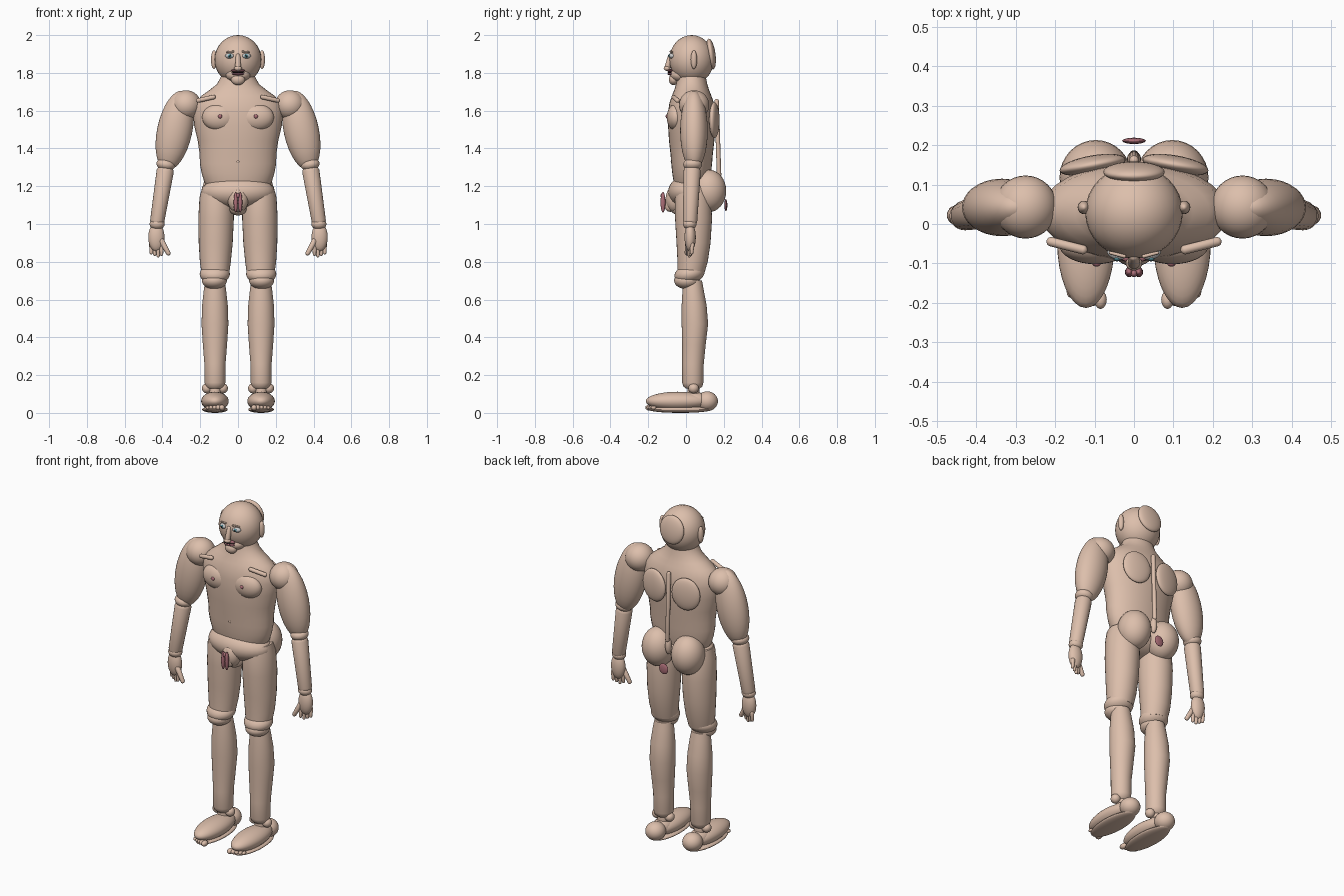
import bpy, bmesh, math
from mathutils import Vector


def mat(name, r, g, b):
    m = bpy.data.materials.new(name)
    m.diffuse_color = (r, g, b, 1)
    return m


SKIN = mat("skin", 0.72, 0.52, 0.41)
PINK = mat("pink", 0.42, 0.16, 0.19)
WHITE = mat("white", 0.9, 0.9, 0.9)
TEAL = mat("teal", 0.12, 0.38, 0.45)
DARK = mat("dark", 0.03, 0.02, 0.02)


def finish(name, bm, material):
    bmesh.ops.recalc_face_normals(bm, faces=bm.faces)
    for f in bm.faces:
        f.smooth = len(f.verts) <= 4
    for e in bm.edges:
        e.smooth = e.calc_face_angle(0) < math.radians(45)
    me = bpy.data.meshes.new(name)
    bm.to_mesh(me)
    bm.free()
    ob = bpy.data.objects.new(name, me)
    ob.data.materials.append(material)
    bpy.context.collection.objects.link(ob)
    return ob


def ball(name, loc, r, material=SKIN, rot=(0, 0, 0), seg=32):
    bm = bmesh.new()
    bmesh.ops.create_uvsphere(bm, u_segments=seg, v_segments=seg // 2, radius=1)
    bmesh.ops.scale(bm, vec=r, verts=bm.verts)
    ob = finish(name, bm, material)
    ob.location = loc
    ob.rotation_euler = [math.radians(a) for a in rot]
    return ob


def loft(name, rings, material=SKIN, seg=32):
    """Stack of horizontal ellipses: (x, y, z, rx, ry)."""
    bm = bmesh.new()
    loops = []
    for x, y, z, rx, ry in rings:
        loops.append([bm.verts.new((x + rx * math.cos(a), y + ry * math.sin(a), z))
                      for a in (2 * math.pi * i / seg for i in range(seg))])
    for a, b in zip(loops, loops[1:]):
        for i in range(seg):
            j = (i + 1) % seg
            bm.faces.new((a[i], a[j], b[j], b[i]))
    bm.faces.new(loops[0])
    bm.faces.new(loops[-1])
    return finish(name, bm, material)


def rod(name, p, q, r1, r2, material=SKIN, seg=20):
    """Tapered rod with rounded ends between two points."""
    p, q = Vector(p), Vector(q)
    d = q - p
    n = 5
    prof = [(-r1 * math.cos(t), r1 * math.sin(t)) for t in (math.pi / 2 * (i + .3) / n for i in range(n))]
    prof += [(d.length + r2 * math.sin(t), r2 * math.cos(t)) for t in (math.pi / 2 * (i + .3) / n for i in range(n))]
    ob = loft(name, [(0, 0, z, r, r) for z, r in prof], material, seg)
    ob.location = p
    ob.rotation_euler = d.to_track_quat('Z', 'Y').to_euler()
    return ob


# Torso and pelvis
loft("torso", [(0, .03, z, rx, ry) for z, rx, ry in (
    (1.18, .15, .085), (1.22, .178, .095), (1.27, .193, .103), (1.32, .202, .108), (1.37, .203, .112),
    (1.44, .213, .120), (1.52, .232, .125), (1.59, .238, .125), (1.64, .228, .118),
    (1.68, .192, .104), (1.71, .15, .092), (1.74, .112, .083), (1.78, .09, .075), (1.82, .08, .07))])
ball("pelvis", (0, .02, 1.17), (.193, .115, .09))

# Chest, collarbones and back details
for s, side in ((-1, "right"), (1, "left")):
    ball(f"chest_{side}", (s * .098, -.052, 1.565), (.092, .05, .072))
    ball(f"nipple_{side}", (s * .095, -.1, 1.57), (.011, .008, .011), PINK, seg=16)
    rod(f"collarbone_{side}", (s * .13, -.065, 1.672), (s * .21, -.045, 1.654), .012, .012)
    ball(f"shoulder_blade_{side}", (s * .105, .15, 1.55), (.085, .024, .095), rot=(0, 0, -s * 10))
    ball(f"buttock_{side}", (s * .097, .118, 1.175), (.092, .095, .113))
rod("spine", (0, .162, 1.65), (0, .175, 1.26), .012, .012)
ball("tailbone", (0, .165, 1.22), (.018, .02, .05), seg=16)
ball("rear_disc", (0, .211, 1.10), (.03, .008, .032), PINK, seg=16)
ball("navel", (0, -.076, 1.33), (.008, .005, .008), seg=12)

# Groin
ball("groin_mound", (0, -.06, 1.13), (.055, .048, .07))
rod("groin_front", (0, -.075, 1.16), (0, -.085, 1.09), .028, .026)
ball("groin_lower", (0, -.03, 1.08), (.045, .05, .035))
for s in (-1, 1):
    ball("groin_fold", (s * .012, -.122, 1.115), (.011, .013, .055), PINK, seg=16)
ball("groin_centre", (0, -.125, 1.15), (.009, .01, .014), PINK, seg=12)

# Head
ball("head", (0, .03, 1.87), (.124, .118, .13))
ball("hair_cap", (0, .132, 1.9), (.078, .024, .082), rot=(8, 0, 0))
ball("jaw", (0, -.03, 1.79), (.065, .055, .04))
ball("chin", (0, -.065, 1.765), (.037, .026, .03), seg=20)
rod("nose_bridge", (0, -.083, 1.89), (0, -.098, 1.83), .012, .016)
ball("nose_tip", (0, -.1, 1.824), (.021, .018, .014), seg=20)
ball("upper_lip", (0, -.082, 1.812), (.038, .016, .008), PINK, seg=20)
ball("mouth_line", (0, -.084, 1.804), (.034, .015, .005), DARK, seg=20)
ball("lower_lip", (0, -.08, 1.795), (.033, .018, .008), PINK, seg=20)
for s, side in ((-1, "right"), (1, "left")):
    ball(f"eye_{side}", (s * .045, -.076, 1.89), (.024, .014, .014), WHITE, (0, 0, s * 18), 20)
    ball(f"iris_{side}", (s * .043, -.088, 1.89), (.010, .005, .010), TEAL, seg=16)
    ball(f"pupil_{side}", (s * .043, -.092, 1.89), (.005, .003, .005), DARK, seg=12)
    rod(f"brow_{side}", (s * .025, -.082, 1.913), (s * .06, -.073, 1.91), .005, .004, seg=12)
    ball(f"ear_{side}", (s * .127, .042, 1.87), (.016, .017, .05), seg=20)

# Arms
for s, side in ((-1, "right"), (1, "left")):
    ball(f"shoulder_{side}", (s * .275, .043, 1.63), (.08, .08, .078))
    ball(f"upper_arm_{side}", (s * .335, .042, 1.495), (.093, .073, .215), rot=(0, -s * 12, 0))
    rod(f"inner_arm_{side}", (s * .305, .04, 1.6), (s * .378, .04, 1.34), .06, .044)
    ball(f"elbow_{side}", (s * .382, .035, 1.315), (.05, .05, .034), rot=(0, -s * 10, 0))
    rod(f"forearm_{side}", (s * .387, .032, 1.27), (s * .427, .022, 1.02), .047, .038)
    ball(f"wrist_{side}", (s * .428, .02, 1.0), (.04, .036, .03))
    ball(f"palm_{side}", (s * .432, .022, .93), (.043, .03, .075))
    for i in range(4):
        x = s * (.405 + i * .018)
        rod(f"finger_{side}_{i}", (x, .015 + i * .006, .89), (x, .012 + i * .006, .832 + .008 * abs(i - 1)),
            .012, .009, seg=12)
    rod(f"thumb_{side}", (s * .405, .01, .91), (s * .369, .005, .845), .016, .012, seg=12)

# Legs and feet
for s, side in ((-1, "right"), (1, "left")):
    loft(f"thigh_{side}", [(s * x, y, z, rx, ry) for x, y, z, rx, ry in (
        (.113, .035, 1.2, .075, .08), (.114, .037, 1.14, .09, .095), (.116, .04, 1.03, .094, .098),
        (.118, .04, .9, .09, .09), (.12, .035, .8, .082, .08), (.12, .025, .73, .072, .07))])
    ball(f"knee_{side}", (s * .123, .018, .735), (.08, .08, .052), rot=(12, 0, 0))
    ball(f"kneecap_{side}", (s * .125, .005, .7), (.066, .068, .045))
    loft(f"shin_{side}", [(s * .122, y, z, rx, ry) for y, z, rx, ry in (
        (.035, .70, .05, .05), (.037, .66, .058, .055), (.043, .57, .068, .066), (.047, .47, .071, .07),
        (.042, .36, .064, .062), (.037, .26, .056, .057), (.036, .16, .055, .056),
        (.036, .14, .05, .05), (.036, .128, .036, .036))])
    rod(f"ankle_{side}", (s * .122, .04, .15), (s * .122, .04, .08), .032, .034)
    for t in (-1, 1):
        ball(f"ankle_bone_{side}", (s * .122 + t * .042, .04, .13), (.027, .028, .027), seg=16)
    ball(f"foot_{side}", (s * .122, -.045, .062), (.073, .168, .05))
    ball(f"instep_{side}", (s * .122, .03, .066), (.055, .1, .046))
    ball(f"heel_{side}", (s * .122, .112, .062), (.056, .057, .052))
    ball(f"sole_{side}", (s * .122, -.03, .018), (.068, .17, .018))
    for i in range(5):
        r = .016 - .0015 * i
        ball(f"toe_{side}_{i}", (s * (.085 + i * .019), -.192 + .005 * i, .028), (r, r * 1.5, r), seg=12)
